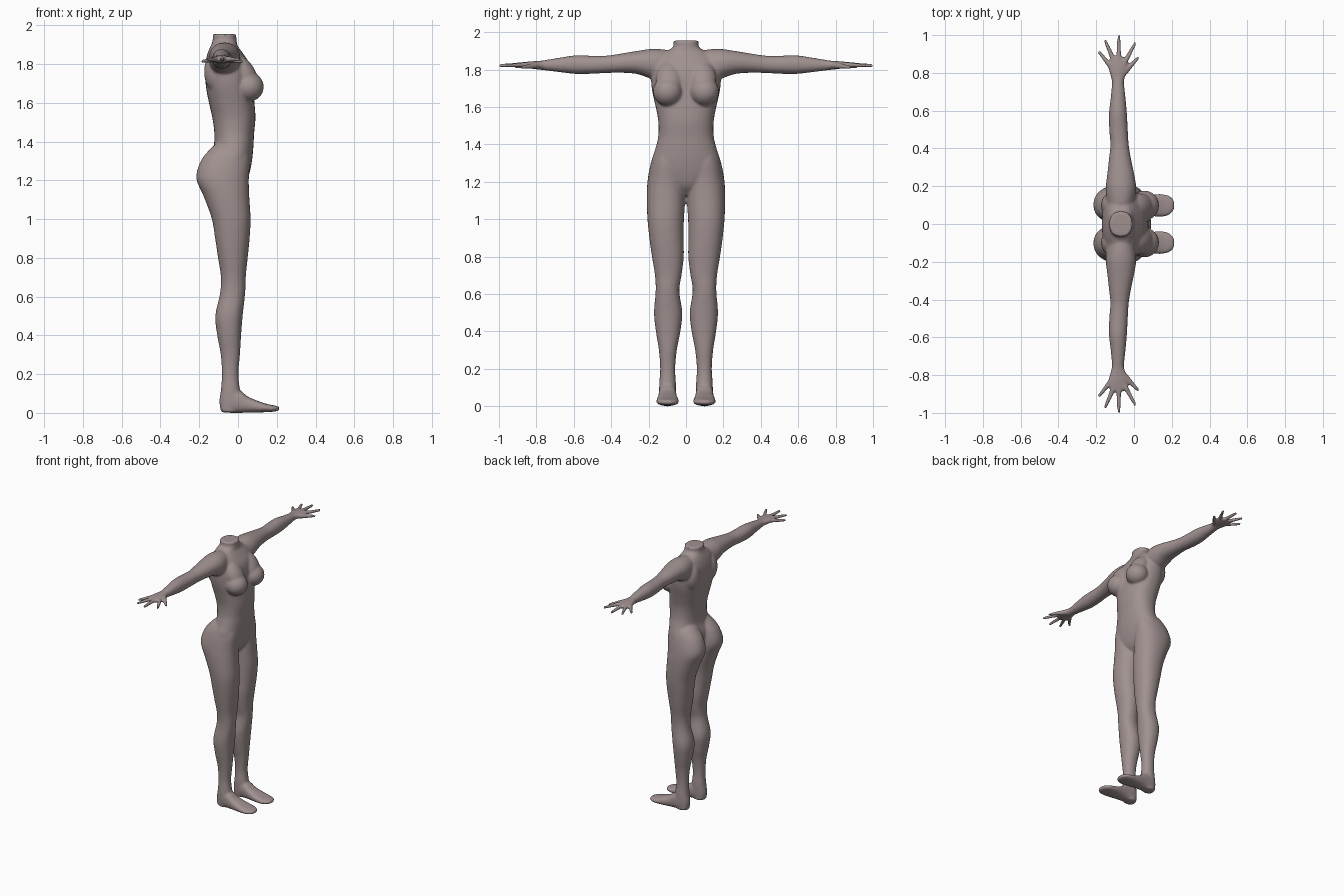
import bpy, bmesh, math
from mathutils import Vector, Matrix

skin = bpy.data.materials.new("muted mauve skin")
skin.diffuse_color = (0.35, 0.285, 0.28, 1)
bm = bmesh.new()
N = 32


def spline(rows, steps=5):
    """Smoothly interpolate the section rows."""
    out = []
    for i in range(len(rows) - 1):
        p0, p1, p2 = rows[max(i - 1, 0)], rows[i], rows[i + 1]
        p3 = rows[min(i + 2, len(rows) - 1)]
        for s in range(steps):
            t = s / steps
            row = []
            for k in range(len(p1)):
                m1 = (p2[k] - p0[k]) / max(abs(p2[0] - p0[0]), 1e-6) * abs(p2[0] - p1[0])
                m2 = (p3[k] - p1[k]) / max(abs(p3[0] - p1[0]), 1e-6) * abs(p2[0] - p1[0])
                row.append((2*t**3 - 3*t*t + 1) * p1[k] + (t**3 - 2*t*t + t) * m1
                           + (3*t*t - 2*t**3) * p2[k] + (t**3 - t*t) * m2)
            out.append(row)
    return out + [list(rows[-1])]


def loft(axis, rows, power=2.2, sides=(1,)):
    """Rows are (position, a_min, a_max, b_min, b_max) across the axis."""
    for side in sides:
        rings = []
        for t, a0, a1, b0, b1 in spline(rows):
            ring = []
            for i in range(N):
                c, s = math.cos(2*math.pi*i/N), math.sin(2*math.pi*i/N)
                a = (a0 + a1)/2 + (a1 - a0)/2 * math.copysign(abs(c)**(2/power), c)
                b = (b0 + b1)/2 + (b1 - b0)/2 * math.copysign(abs(s)**(2/power), s)
                x, y, z = {'x': (t, a, b), 'y': (a, t, b), 'z': (a, b, t)}[axis]
                ring.append(bm.verts.new((x, y*side, z)))
            rings.append(ring)
        faces = [bm.faces.new(rings[0]), bm.faces.new(rings[-1])]
        for p, q in zip(rings, rings[1:]):
            for i in range(N):
                j = (i + 1) % N
                faces.append(bm.faces.new((p[i], p[j], q[j], q[i])))
        bmesh.ops.recalc_face_normals(bm, faces=faces)


def ball(center, radii, tilt=0):
    for side in (1, -1):
        m = (Matrix.Translation((center[0], center[1]*side, center[2]))
             @ Matrix.Rotation(tilt, 4, 'Y') @ Matrix.Diagonal((*radii, 1)))
        bmesh.ops.create_uvsphere(bm, u_segments=24, v_segments=16, radius=1, matrix=m)


def finger(root, tip, r0, r1):
    for side in (1, -1):
        a, b = (Vector((p[0], p[1]*side, p[2])) for p in (root, tip))
        d = b - a
        m = Matrix.Translation((a + b)/2) @ d.to_track_quat('Z', 'Y').to_matrix().to_4x4()
        bmesh.ops.create_cone(bm, cap_ends=True, segments=12, radius1=r0, radius2=r1,
                              depth=d.length, matrix=m)
        bmesh.ops.create_uvsphere(bm, u_segments=12, v_segments=8, radius=r1,
                                  matrix=Matrix.Translation(b))


BOTH = (1, -1)
# torso from crotch to neck: z, back, front, left, right
torso = [(1.13, -0.09, 0.00, 0.03), (1.17, -0.12, 0.035, 0.09), (1.22, -0.14, 0.055, 0.165),
         (1.30, -0.15, 0.072, 0.185), (1.38, -0.125, 0.08, 0.163), (1.44, -0.122, 0.083, 0.149),
         (1.52, -0.132, 0.09, 0.148), (1.60, -0.15, 0.085, 0.162), (1.68, -0.165, 0.075, 0.18),
         (1.75, -0.17, 0.07, 0.187), (1.81, -0.168, 0.055, 0.18), (1.86, -0.155, 0.022, 0.16),
         (1.895, -0.14, -0.003, 0.115), (1.915, -0.132, -0.006, 0.075),
         (1.935, -0.13, -0.009, 0.066), (1.955, -0.132, -0.007, 0.069)]
loft('z', [(z, b, f, -w, w) for z, b, f, w in torso], 2.3)

# breasts with the slope leading down to them
ball((0.055, 0.098, 1.682), (0.078, 0.079, 0.076))
ball((0.035, 0.09, 1.745), (0.058, 0.072, 0.11), -0.5)
# shoulder blades
ball((-0.12, 0.10, 1.76), (0.055, 0.065, 0.10))

# legs with buttocks: z, back, front, inner, outer
loft('z', [(1.40, -0.10, 0.04, 0.03, 0.13), (1.36, -0.145, 0.055, 0.012, 0.165),
           (1.30, -0.192, 0.062, 0.004, 0.188), (1.21, -0.215, 0.056, 0.002, 0.205),
           (1.12, -0.178, 0.058, 0.003, 0.21), (1.00, -0.135, 0.065, 0.011, 0.206),
           (0.90, -0.118, 0.060, 0.013, 0.196), (0.80, -0.103, 0.050, 0.012, 0.182),
           (0.70, -0.088, 0.040, 0.024, 0.166), (0.62, -0.092, 0.037, 0.036, 0.162),
           (0.50, -0.117, 0.024, 0.020, 0.171), (0.40, -0.107, 0.016, 0.030, 0.161),
           (0.30, -0.089, 0.010, 0.049, 0.145), (0.20, -0.083, 0.002, 0.058, 0.138),
           (0.12, -0.088, 0.010, 0.054, 0.143), (0.06, -0.096, 0.02, 0.055, 0.143),
           (0.004, -0.088, 0.0, 0.060, 0.138)], 2.2, BOTH)

# feet: x, inner, outer, bottom, top
loft('x', [(-0.085, 0.07, 0.13, 0.003, 0.06), (-0.04, 0.055, 0.143, 0.0, 0.12),
           (0.01, 0.052, 0.146, 0.0, 0.115), (0.05, 0.048, 0.15, 0.001, 0.085),
           (0.10, 0.041, 0.156, 0.002, 0.063), (0.15, 0.038, 0.158, 0.004, 0.046),
           (0.19, 0.05, 0.148, 0.007, 0.038), (0.212, 0.075, 0.125, 0.012, 0.032)], 2.5, BOTH)

# arms: y, back, front, bottom, top
loft('y', [(0.05, -0.13, -0.02, 1.78, 1.895), (0.12, -0.145, 0.005, 1.73, 1.908),
           (0.19, -0.150, 0.012, 1.752, 1.910), (0.26, -0.142, 0.002, 1.776, 1.900),
           (0.34, -0.133, -0.015, 1.783, 1.887), (0.42, -0.125, -0.028, 1.782, 1.875),
           (0.50, -0.131, -0.033, 1.778, 1.874), (0.59, -0.132, -0.038, 1.777, 1.876),
           (0.68, -0.122, -0.046, 1.787, 1.863), (0.76, -0.116, -0.054, 1.797, 1.850),
           (0.80, -0.118, -0.05, 1.801, 1.845)], 2.1, BOTH)

# palms
loft('y', [(0.75, -0.115, -0.055, 1.802, 1.848), (0.79, -0.125, -0.045, 1.803, 1.846),
           (0.83, -0.136, -0.036, 1.805, 1.844), (0.865, -0.134, -0.040, 1.808, 1.840),
           (0.885, -0.120, -0.055, 1.812, 1.836)], 2.4, BOTH)

# fingers and thumb
finger((-0.055, 0.80, 1.822), (0.020, 0.878, 1.812), 0.019, 0.009)
finger((-0.052, 0.85, 1.826), (0.006, 0.957, 1.822), 0.015, 0.009)
finger((-0.080, 0.86, 1.827), (-0.080, 0.994, 1.822), 0.015, 0.009)
finger((-0.105, 0.86, 1.826), (-0.151, 0.968, 1.820), 0.015, 0.009)
finger((-0.120, 0.83, 1.823), (-0.183, 0.908, 1.814), 0.015, 0.009)

mesh = bpy.data.meshes.new("body")
bm.to_mesh(mesh)
bm.free()
mesh.materials.append(skin)
body = bpy.data.objects.new("body", mesh)
bpy.context.collection.objects.link(body)

# fuse all parts into one continuous skin
fuse = body.modifiers.new("fuse", 'REMESH')
fuse.mode = 'VOXEL'
fuse.voxel_size = 0.0075
fuse.use_smooth_shade = True
soften = body.modifiers.new("soften", 'SMOOTH')
soften.factor = 0.5
soften.iterations = 5
